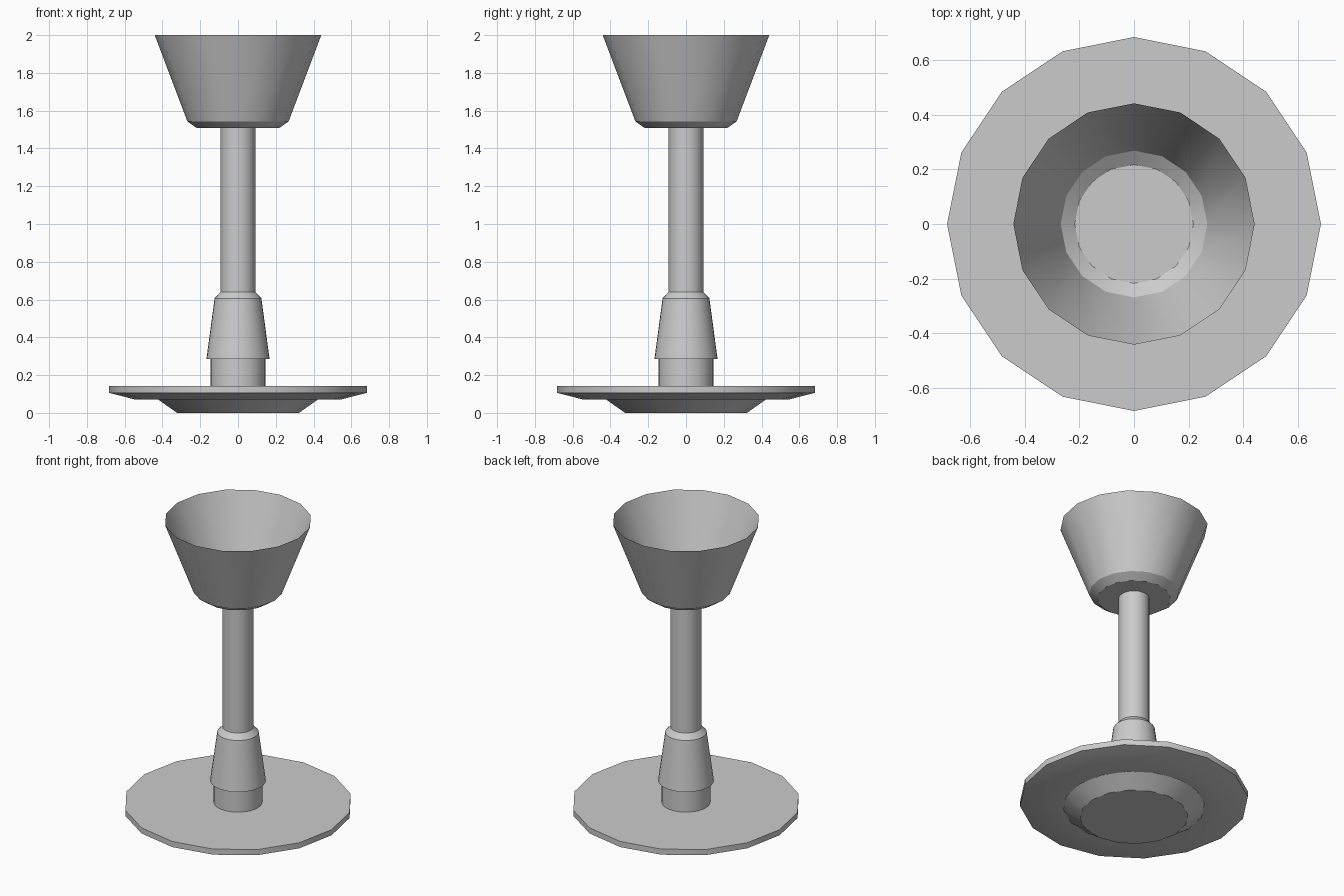
import bpy, bmesh, math

if "Cube" in bpy.data.objects:
    bpy.data.objects.remove(bpy.data.objects["Cube"])


def lathe(name, profile, sides):
    """Revolve an (r, z) profile about z; a point with r = 0 closes the end."""
    bm = bmesh.new()
    rings = []
    for r, z in profile:
        count = 1 if r == 0 else sides
        rings.append([bm.verts.new((r * math.cos(2 * math.pi * i / sides),
                                    r * math.sin(2 * math.pi * i / sides), z))
                      for i in range(count)])
    for a, b in zip(rings, rings[1:]):
        for i in range(sides):
            j = (i + 1) % sides
            if len(a) == 1:
                bm.faces.new((a[0], b[j], b[i]))
            elif len(b) == 1:
                bm.faces.new((a[i], a[j], b[0]))
            else:
                bm.faces.new((a[i], a[j], b[j], b[i]))
    mesh = bpy.data.meshes.new(name)
    bm.to_mesh(mesh)
    bm.free()
    obj = bpy.data.objects.new(name, mesh)
    bpy.context.collection.objects.link(obj)
    bpy.ops.object.select_all(action='DESELECT')
    obj.select_set(True)
    bpy.context.view_layer.objects.active = obj
    bpy.ops.object.shade_smooth_by_angle(angle=math.radians(30))
    return obj


# Sixteen-sided foot: stepped underside and flat top plate
lathe("foot", [(0, 0), (0.323, 0), (0.423, 0.071), (0.545, 0.071),
               (0.683, 0.106), (0.683, 0.143), (0, 0.143)], 16)

# Round stem with a tapered collar, flaring into the cup floor
lathe("stem", [(0.145, 0.143), (0.145, 0.286), (0.167, 0.286),
               (0.124, 0.606), (0.124, 0.606), (0.092, 0.64),
               (0.092, 1.507)], 32)

# Thin sixteen-sided cup, open at the top
lathe("cup", [(0, 1.507), (0.217, 1.507), (0.268, 1.543), (0.441, 2.0)], 16)
